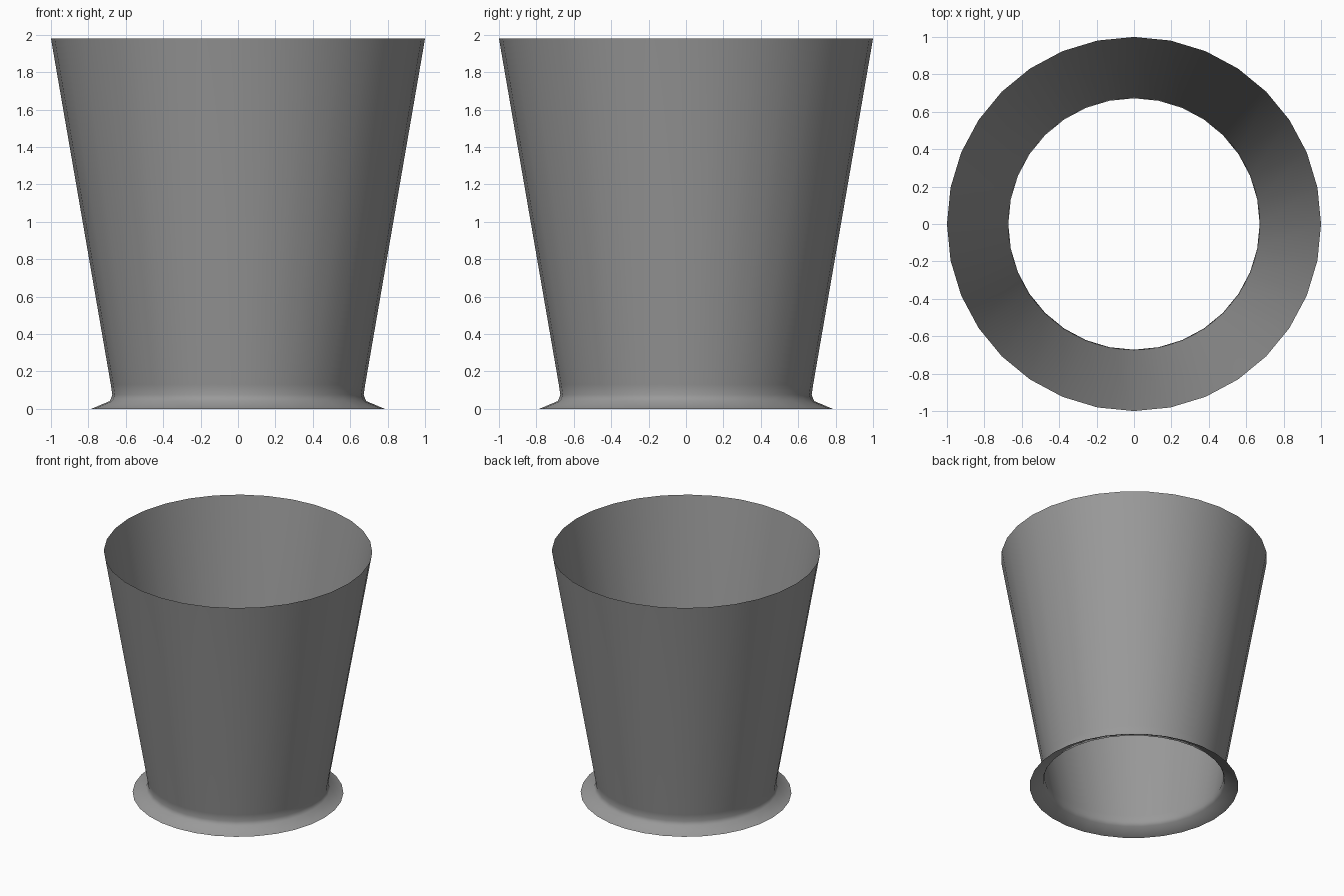
import bpy, bmesh
from math import cos, sin, pi

if "Cube" in bpy.data.objects:
    bpy.data.objects.remove(bpy.data.objects["Cube"])

SIDES = 32
# radius, height: flared foot, narrow neck, tapered wall
PROFILE = [(0.785, 0.0), (0.685, 0.042), (0.672, 0.075), (0.68, 0.13), (1.0, 1.98)]


def lathe(name, profile, sides):
    """Open thin shell of revolution around z."""
    bm = bmesh.new()
    rings = [[bm.verts.new((r * cos(2 * pi * i / sides), r * sin(2 * pi * i / sides), z))
              for i in range(sides)] for r, z in profile]
    for low, high in zip(rings, rings[1:]):
        for i in range(sides):
            j = (i + 1) % sides
            face = bm.faces.new((low[i], low[j], high[j], high[i]))
            face.smooth = True
    mesh = bpy.data.meshes.new(name)
    bm.to_mesh(mesh)
    bm.free()
    obj = bpy.data.objects.new(name, mesh)
    bpy.context.collection.objects.link(obj)
    return obj


# Tapered open shell with its flared foot
shell = lathe("tapered_shell", PROFILE, SIDES)

# Dark grey finish
dark_grey = bpy.data.materials.new("dark_grey")
dark_grey.diffuse_color = (0.32, 0.32, 0.32, 1)
dark_grey.use_nodes = True
dark_grey.node_tree.nodes["Principled BSDF"].inputs["Base Color"].default_value = dark_grey.diffuse_color
shell.data.materials.append(dark_grey)
